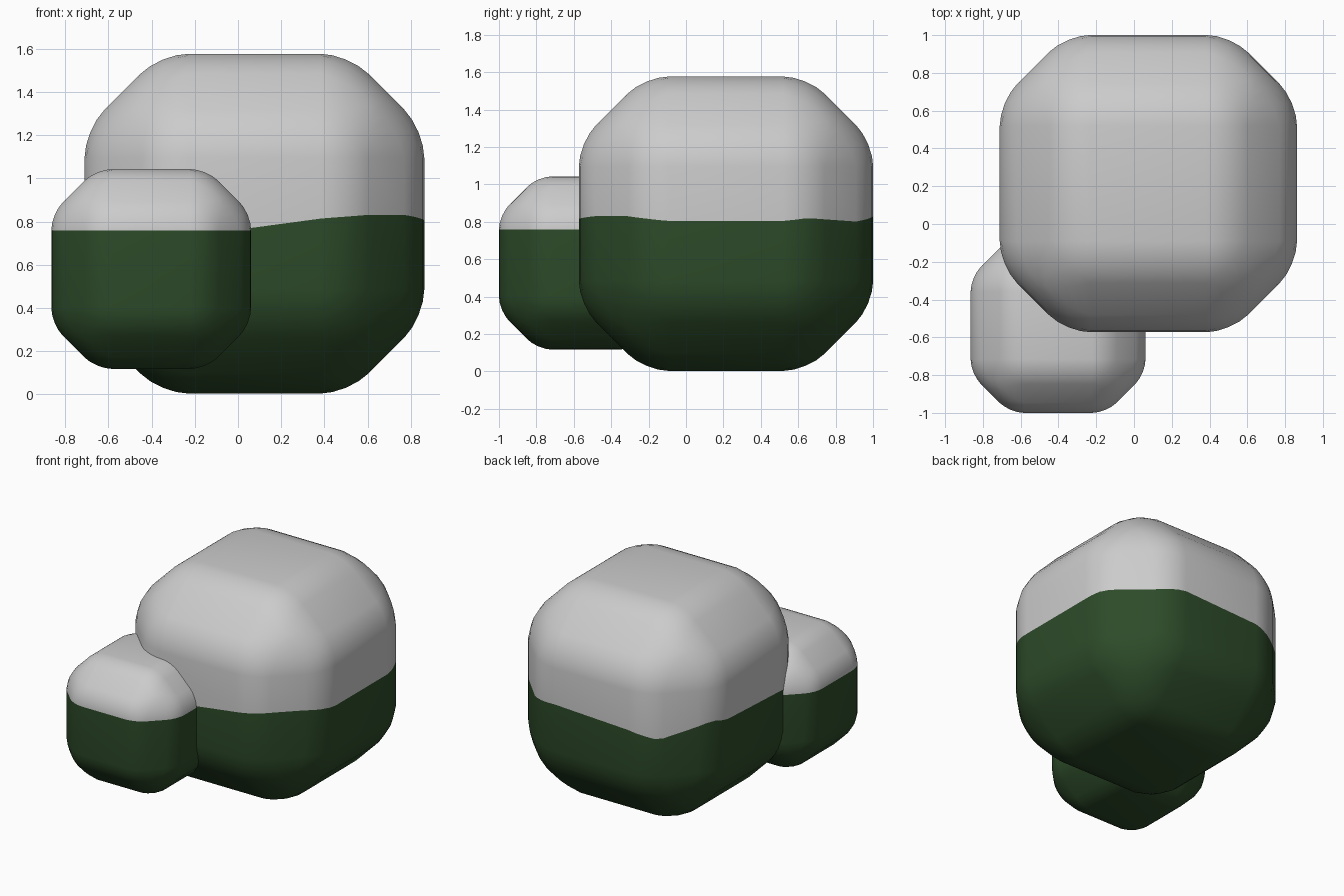
import bpy, bmesh, math
from mathutils import Vector

if "Cube" in bpy.data.objects:
    bpy.data.objects.remove(bpy.data.objects["Cube"])

green = bpy.data.materials.new("leaf_green")
green.diffuse_color = (0.026, 0.07, 0.022, 1)
green.use_nodes = True
green.node_tree.nodes["Principled BSDF"].inputs["Base Color"].default_value = green.diffuse_color

# Height of the colour border round the big block: (angle in degrees, z)
BORDER = [(-180, .86), (-135, .74), (-112, .73), (-90, .766), (-68, .815), (-49, .835),
          (-40, .835), (-22, .805), (22, .805), (30, .82), (52, .80), (68, .83),
          (90, .835), (112, .80), (125, .755), (149, .86), (158, .83), (180, .86)]


def border_z(a):
    for (a0, z0), (a1, z1) in zip(BORDER, BORDER[1:]):
        if a0 <= a <= a1:
            return z0 + (z1 - z0) * (a - a0) / (a1 - a0)
    return BORDER[-1][1]


def bush(name, centre, half, cut, wavy):
    bm = bmesh.new()
    bmesh.ops.create_cube(bm, size=2 * half)
    # Wide chamfer, then round the chamfer edges
    bmesh.ops.bevel(bm, geom=bm.edges[:], offset=half * 0.447, offset_type='OFFSET',
                    segments=1, affect='EDGES', profile=0.5)
    bmesh.ops.bevel(bm, geom=bm.edges[:], offset=half * 0.165, offset_type='OFFSET',
                    segments=4, affect='EDGES', profile=0.5)
    # Cut the colour border round the sides
    zc = cut - centre[2]
    res = bmesh.ops.bisect_plane(bm, geom=bm.verts[:] + bm.edges[:] + bm.faces[:],
                                 plane_co=(0, 0, zc), plane_no=(0, 0, 1))
    for f in bm.faces:
        f.material_index = 0 if f.calc_center_median().z > zc else 1
        f.smooth = True
    if wavy:
        for v in [g for g in res["geom_cut"] if isinstance(g, bmesh.types.BMVert)]:
            v.co.z = border_z(math.degrees(math.atan2(v.co.y, v.co.x))) - centre[2]
    bmesh.ops.translate(bm, verts=bm.verts[:], vec=Vector(centre))
    me = bpy.data.meshes.new(name)
    bm.to_mesh(me)
    bm.free()
    me.materials.append(None)
    me.materials.append(green)
    ob = bpy.data.objects.new(name, me)
    bpy.context.collection.objects.link(ob)
    return ob


bush("large_snowy_bush", (0.076, 0.214, 0.79), 0.787, 0.81, True)
bush("small_snowy_bush", (-0.402, -0.537, 0.58), 0.463, 0.759, False)
